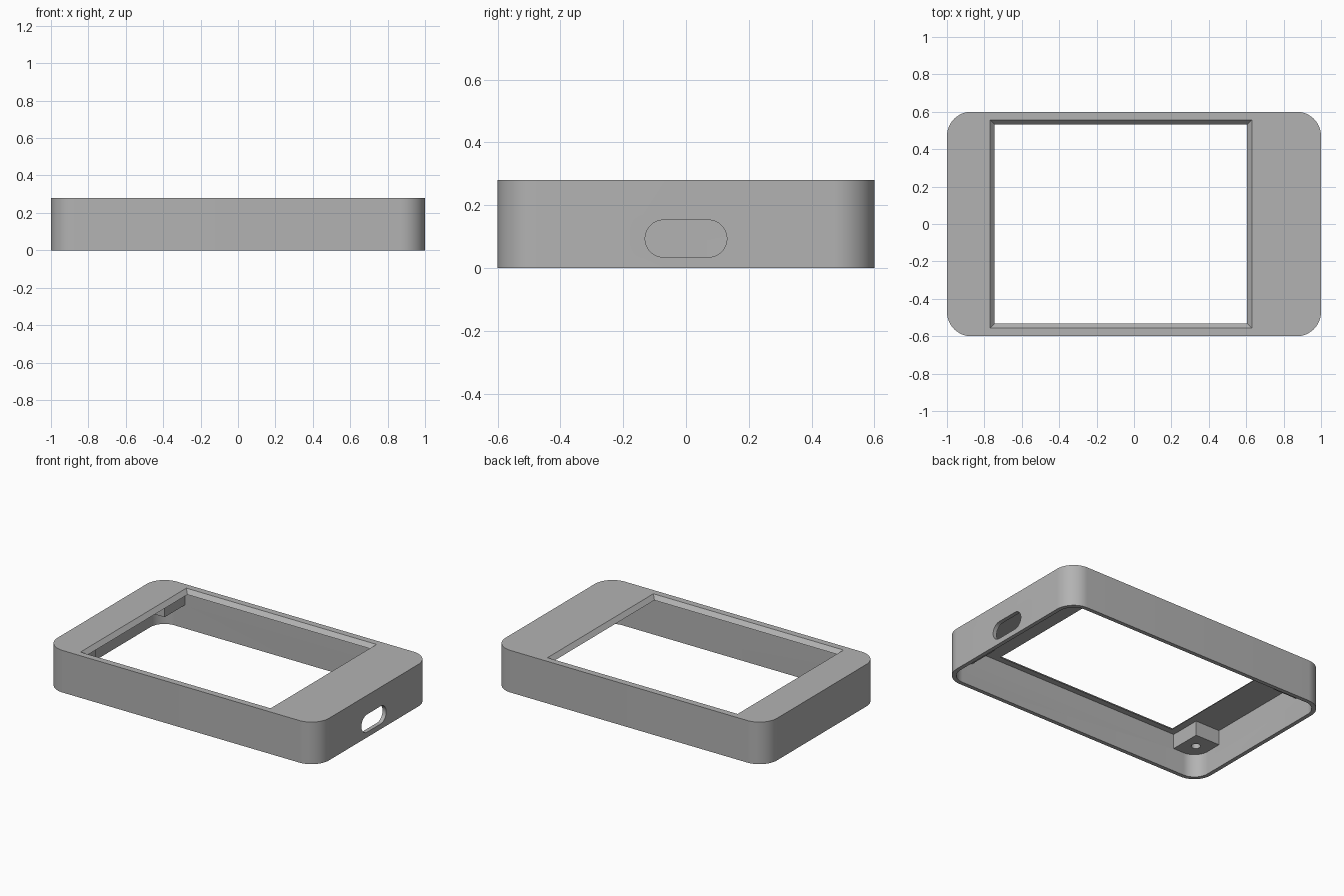
import bpy, bmesh, math
from mathutils import Matrix

if "Cube" in bpy.data.objects:
    bpy.data.objects.remove(bpy.data.objects["Cube"], do_unlink=True)

HEIGHT, WALL, PLATE = 0.28, 0.027, 0.027
CEILING = HEIGHT - PLATE
POST_Z = 0.155

grey = bpy.data.materials.new("matte grey")
grey.use_nodes = True
colour = (0.45, 0.45, 0.45, 1)
grey.diffuse_color = colour
grey.node_tree.nodes["Principled BSDF"].inputs["Base Color"].default_value = colour


def rounded_rect(w, d, r, steps=16):
    """Outline of a rounded rectangle centred on the origin."""
    points = []
    for i, (sx, sy) in enumerate([(1, 1), (-1, 1), (-1, -1), (1, -1)]):
        for k in range(steps + 1):
            a = math.pi / 2 * (i + k / steps)
            points.append((sx * (w / 2 - r) + r * math.cos(a),
                           sy * (d / 2 - r) + r * math.sin(a)))
    return points


def rect(x0, x1, y0, y1):
    return [(x0, y0), (x1, y0), (x1, y1), (x0, y1)]


def loft(name, lower, upper, z0, z1, matrix=Matrix()):
    """Closed solid between two outlines with equal point counts."""
    bm = bmesh.new()
    low = [bm.verts.new((x, y, z0)) for x, y in lower]
    top = [bm.verts.new((x, y, z1)) for x, y in upper]
    bm.faces.new(low[::-1])
    bm.faces.new(top)
    n = len(low)
    for i in range(n):
        j = (i + 1) % n
        bm.faces.new((low[i], low[j], top[j], top[i]))
    bmesh.ops.remove_doubles(bm, verts=bm.verts, dist=1e-5)
    bmesh.ops.recalc_face_normals(bm, faces=bm.faces)
    bm.transform(matrix)
    mesh = bpy.data.meshes.new(name)
    bm.to_mesh(mesh)
    bm.free()
    mesh.materials.append(grey)
    obj = bpy.data.objects.new(name, mesh)
    bpy.context.collection.objects.link(obj)
    return obj


def prism(name, outline, z0, z1, matrix=Matrix()):
    return loft(name, outline, outline, z0, z1, matrix)


def cut(target, cutter):
    """Subtract the cutter, then discard it."""
    cutter.hide_render = True
    mod = target.modifiers.new("cut", "BOOLEAN")
    mod.operation, mod.solver, mod.object = "DIFFERENCE", "EXACT", cutter
    bpy.context.view_layer.objects.active = target
    bpy.ops.object.modifier_apply(modifier=mod.name)
    bpy.data.objects.remove(cutter, do_unlink=True)


# Outer shell
shell = prism("case_shell", rounded_rect(2, 1.2, 0.13), 0, HEIGHT)

# Open underside, leaving a screw post in each corner
cavity = prism("cavity", rounded_rect(2 - 2 * WALL, 1.2 - 2 * WALL, 0.13 - WALL), -0.1, CEILING)
corners = [(sx, sy) for sx in (-1, 1) for sy in (-1, 1)]
for sx, sy in corners:
    xs = sorted((sx * 0.793, sx * 1.1))
    ys = sorted((sy * 0.362, sy * 0.7))
    cut(cavity, prism("post_space", rect(*xs, *ys), POST_Z, 0.4))
cut(shell, cavity)

# Blind screw holes
for sx, sy in corners:
    at = Matrix.Translation((sx * 0.877, sy * 0.465, 0))
    cut(shell, prism("screw_hole", rounded_rect(0.056, 0.056, 0.028, 6), 0.1, 0.245, at))

# Screen opening with sloped edges
slope = 0.025
grow = 0.1 * slope / PLATE
x0, x1, y = -0.77, 0.63, 0.557
inset = slope + grow
cut(shell, loft("screen_opening",
                rect(x0 + inset, x1 - inset, inset - y, y - inset),
                rect(x0 - grow, x1 + grow, -y - grow, y + grow),
                CEILING - 0.1, HEIGHT + 0.1))

# Cable slot in the left end
side = Matrix.Translation((0, 0, 0.094)) @ Matrix(
    ((0, 0, 1, 0), (1, 0, 0, 0), (0, 1, 0, 0), (0, 0, 0, 1)))
cut(shell, prism("cable_slot", rounded_rect(0.26, 0.118, 0.0585), 0.93, 1.1, side))

# Smooth curves, crisp edges
bpy.ops.object.select_all(action="DESELECT")
shell.select_set(True)
bpy.context.view_layer.objects.active = shell
bpy.ops.object.shade_smooth_by_angle(angle=math.radians(30))
